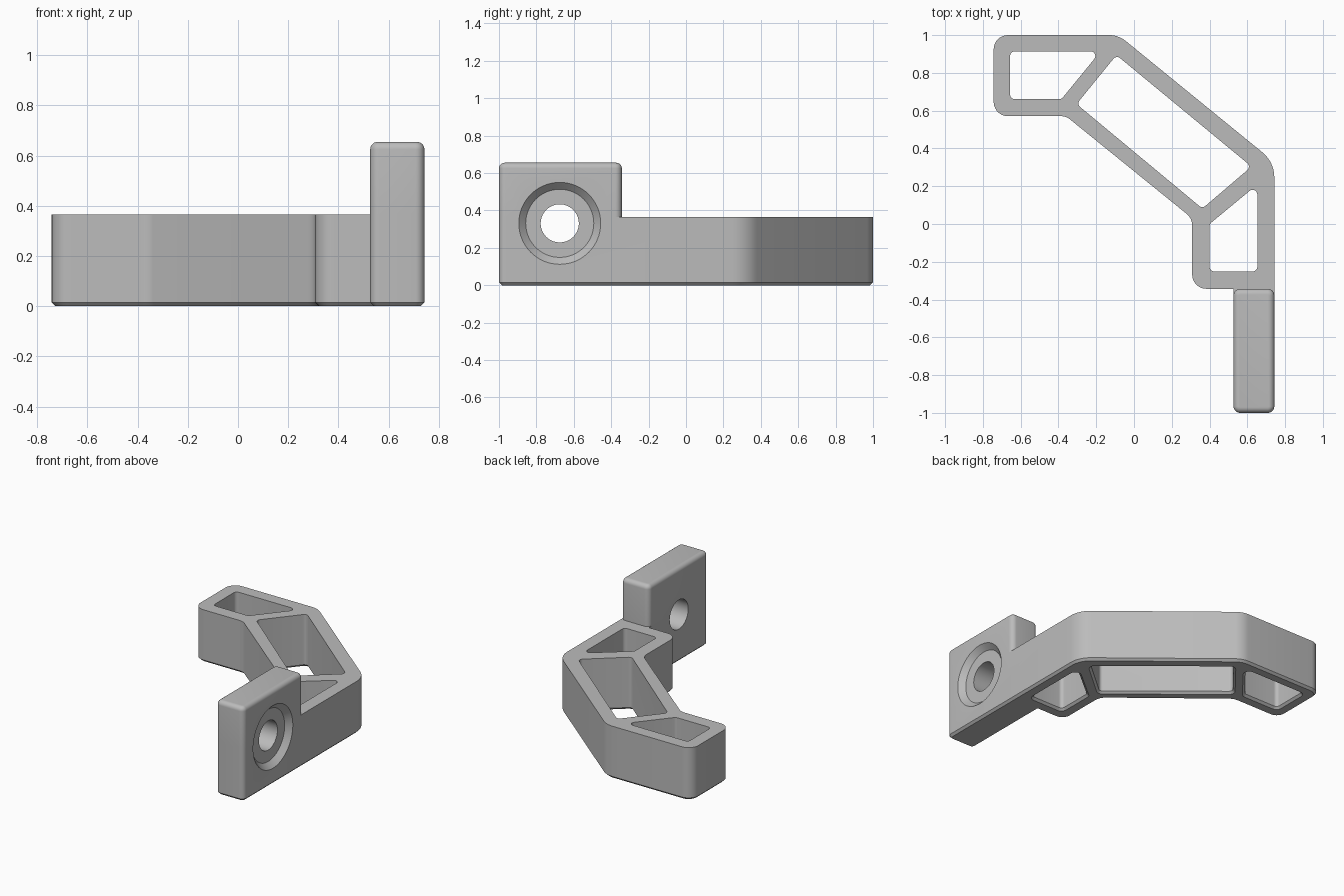
import bpy, bmesh, math
from mathutils import Vector

cube = bpy.data.objects.get("Cube")
if cube:
    bpy.data.objects.remove(cube, do_unlink=True)

BAR_TOP, PLATE_TOP = 0.366, 0.655
CHAMFER, ROUND = 0.015, 0.03
SIDE, PLATE_IN, PLATE_BACK = 0.743, 0.527, -0.343

grey = bpy.data.materials.new("mid_grey")
grey.use_nodes = True
colour = (0.5, 0.5, 0.5, 1)
grey.diffuse_color = colour
grey.node_tree.nodes["Principled BSDF"].inputs["Base Color"].default_value = colour


def outline(corners, inset=0.0, segs=7):
    """Counter-clockwise polygon of (x, y, radius), moved inward, corners filleted."""
    pts = []
    n = len(corners)
    for i in range(n):
        p = Vector(corners[i][:2])
        a = (p - Vector(corners[i - 1][:2])).normalized()
        b = (Vector(corners[(i + 1) % n][:2]) - p).normalized()
        turn = math.atan2(a.x * b.y - a.y * b.x, a.dot(b))
        na, nb = Vector((-a.y, a.x)), Vector((-b.y, b.x))
        p = p + (na + nb) * inset / (1 + na.dot(nb))
        r = corners[i][2]
        if r == 0:
            pts.append(p)
            continue
        side = math.copysign(1, turn)
        r -= side * inset
        start = p - a * r * math.tan(abs(turn) / 2)
        centre = start + na * r * side
        for k in range(segs + 1):
            t = turn * k / segs
            v = start - centre
            pts.append(centre + Vector((v.x * math.cos(t) - v.y * math.sin(t),
                                        v.x * math.sin(t) + v.y * math.cos(t))))
    return pts


def loft(name, rings):
    """Closed solid through matching rings of 3D points."""
    bm = bmesh.new()
    rows = [[bm.verts.new(p) for p in ring] for ring in rings]
    n = len(rows[0])
    for lo, hi in zip(rows, rows[1:]):
        for i in range(n):
            j = (i + 1) % n
            bm.faces.new((lo[i], lo[j], hi[j], hi[i]))
    bm.faces.new(rows[0][::-1])
    bm.faces.new(rows[-1])
    bmesh.ops.recalc_face_normals(bm, faces=bm.faces)
    mesh = bpy.data.meshes.new(name)
    bm.to_mesh(mesh)
    bm.free()
    mesh.materials.append(grey)
    obj = bpy.data.objects.new(name, mesh)
    bpy.context.collection.objects.link(obj)
    return obj


def prism(name, corners, levels):
    """Loft an outline through (height, inset) levels."""
    return loft(name, [[(p.x, p.y, z) for p in outline(corners, d)] for z, d in levels])


def combine(target, other, operation):
    mod = target.modifiers.new(operation.lower(), 'BOOLEAN')
    mod.operation, mod.object, mod.solver = operation, other, 'EXACT'
    bpy.context.view_layer.objects.active = target
    bpy.ops.object.modifier_apply(modifier=mod.name)
    bpy.data.objects.remove(other, do_unlink=True)


# Bent bar with the foot of the mounting plate, chamfered underneath
bracket = prism("bracket", [
    (-SIDE, 1.0, 0.075), (-SIDE, 0.571, 0.075), (-0.36, 0.571, 0.08),
    (0.308, 0.03, 0.08), (0.308, PLATE_BACK, 0.075), (PLATE_IN, PLATE_BACK, 0),
    (PLATE_IN, -1, 0.035), (SIDE, -1, 0.035), (SIDE, 0.328, 0.17),
    (-0.082, 1.0, 0.14)],
    [(0, CHAMFER), (CHAMFER, 0), (BAR_TOP, 0)])

# Upper part of the mounting plate with a rounded top
arc = [math.radians(a) for a in range(0, 91, 15)]
plate = prism("plate", [
    (PLATE_IN, PLATE_BACK, 0.035), (PLATE_IN, -1, 0.035),
    (SIDE, -1, 0.035), (SIDE, PLATE_BACK, 0.035)],
    [(0.2, 0)] + [(PLATE_TOP - ROUND + ROUND * math.sin(a), ROUND * (1 - math.cos(a)))
                  for a in arc])
combine(bracket, plate, 'UNION')

# Three through pockets that leave slanted ribs between them
pockets = {
    "end_pocket": [(-0.656, 0.914), (-0.656, 0.661), (-0.384, 0.661), (-0.177, 0.914)],
    "middle_pocket": [(-0.093, 0.894), (-0.304, 0.635), (0.362, 0.082), (0.622, 0.304)],
    "plate_pocket": [(0.4, 0.0), (0.4, -0.251), (0.653, -0.251), (0.653, 0.209)],
}
for name, corners in pockets.items():
    cutter = prism(name, [(x, y, 0.025) for x, y in corners],
                   [(-0.01, -CHAMFER - 0.01), (CHAMFER, 0), (BAR_TOP + 0.1, 0)])
    combine(bracket, cutter, 'DIFFERENCE')

# Countersunk screw hole through the plate
def circle(x, r, n=64):
    return [(x, -0.675 + r * math.cos(math.tau * k / n),
             0.331 + r * math.sin(math.tau * k / n)) for k in range(n)]

floor = SIDE - 0.037
combine(bracket, loft("screw_hole", [circle(0.4, 0.102), circle(floor, 0.102),
                                     circle(floor, 0.182), circle(SIDE + 0.01, 0.229)]),
        'DIFFERENCE')

# Smooth fillets, crisp edges
bpy.ops.object.select_all(action='DESELECT')
bracket.select_set(True)
bpy.context.view_layer.objects.active = bracket
bpy.ops.object.shade_smooth_by_angle(angle=math.radians(30))
